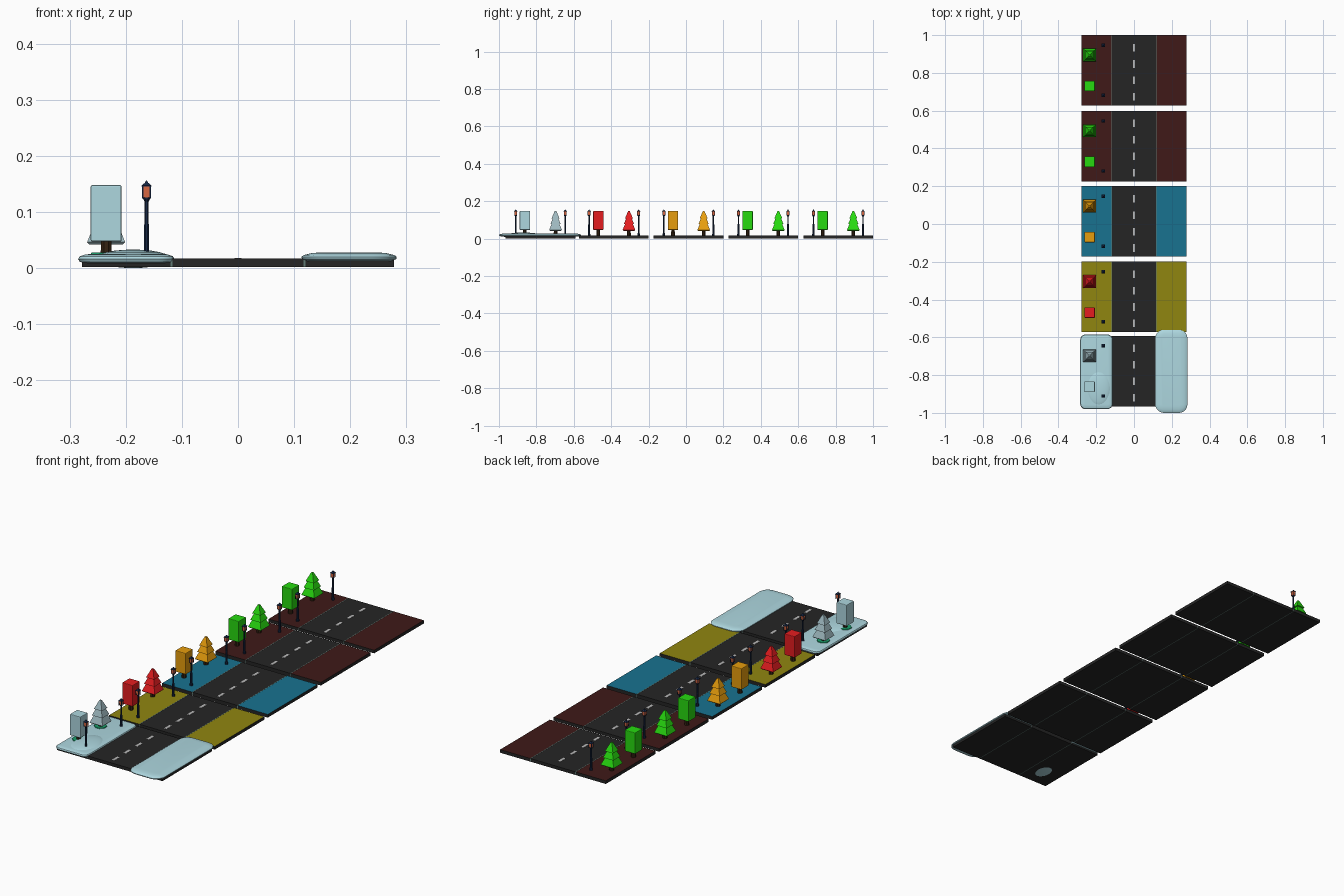
import bpy, bmesh, math

if "Cube" in bpy.data.objects:
    bpy.data.objects.remove(bpy.data.objects["Cube"])

def mat(name, rgb):
    m = bpy.data.materials.new(name)
    m.diffuse_color = (*rgb, 1)
    m.use_nodes = True
    m.node_tree.nodes["Principled BSDF"].inputs["Base Color"].default_value = m.diffuse_color
    return m

ASPHALT = mat("asphalt", (0.018, 0.018, 0.018))
PAINT = mat("road_paint", (0.5, 0.5, 0.5))
KERB = mat("kerb_stone", (0.12, 0.2, 0.18))
MAROON = mat("maroon_soil", (0.05, 0.01, 0.009))
TEAL = mat("teal_ground", (0.009, 0.17, 0.28))
OLIVE = mat("olive_ground", (0.28, 0.24, 0.005))
SNOW = mat("snow", (0.42, 0.68, 0.74))
FROST = mat("frosted_leaves", (0.34, 0.48, 0.52))
GREEN = mat("green_leaves", (0.02, 0.7, 0.005))
ORANGE = mat("orange_leaves", (0.8, 0.34, 0.004))
RED = mat("red_leaves", (0.78, 0.012, 0.014))
BARK = mat("bark", (0.035, 0.016, 0.006))
GRASS = mat("grass_patch", (0.01, 0.35, 0.15))
IRON = mat("dark_blue_iron", (0.008, 0.02, 0.06))
GLASS = mat("lamp_glass", (0.75, 0.15, 0.06))

def finish(bm, name, mats, smooth=None):
    bmesh.ops.recalc_face_normals(bm, faces=bm.faces)
    me = bpy.data.meshes.new(name)
    bm.to_mesh(me)
    bm.free()
    for m in mats:
        me.materials.append(m)
    ob = bpy.data.objects.new(name, me)
    bpy.context.collection.objects.link(ob)
    if smooth:
        bpy.ops.object.select_all(action='DESELECT')
        ob.select_set(True)
        bpy.context.view_layer.objects.active = ob
        bpy.ops.object.shade_smooth_by_angle(angle=math.radians(smooth))
    return ob

def box(name, x0, x1, y0, y1, z0, z1, m, top=None):
    """Box whose top face may carry its own colour."""
    bm = bmesh.new()
    bmesh.ops.create_cube(bm, size=1)
    for v in bm.verts:
        v.co = (x0 + (v.co.x + .5) * (x1 - x0), y0 + (v.co.y + .5) * (y1 - y0),
                z0 + (v.co.z + .5) * (z1 - z0))
    bm.normal_update()
    if top:
        for f in bm.faces:
            f.material_index = 1 if f.normal.z > .5 else 0
    return finish(bm, name, [m, top] if top else [m])

def loft(bm, rings):
    """Skin a stack of equal-length vertex loops and cap both ends."""
    loops = [[bm.verts.new(p) for p in r] for r in rings]
    n = len(loops[0])
    for a, b in zip(loops, loops[1:]):
        for i in range(n):
            bm.faces.new((a[i], a[(i + 1) % n], b[(i + 1) % n], b[i]))
    bm.faces.new(loops[0][::-1])
    bm.faces.new(loops[-1])

def stack(name, x, y, profile, n, m, smooth=None):
    """n-sided turned shape; profile is (half width, z)."""
    bm = bmesh.new()
    k = 1 / math.cos(math.pi / n)
    ang = [2 * math.pi * (i + .5) / n for i in range(n)]
    loft(bm, [[(x + r * k * math.cos(a), y + r * k * math.sin(a), z) for a in ang]
              for r, z in profile])
    return finish(bm, name, [m], smooth)

def snow_pad(name, x0, x1, y0, y1, radius, profile):
    """Rounded rectangle blanket; profile is (inset, z)."""
    bm = bmesh.new()
    rings = []
    for inset, z in profile:
        ring = []
        for q, (cx, cy) in enumerate(((x1 - radius, y1 - radius), (x0 + radius, y1 - radius),
                                      (x0 + radius, y0 + radius), (x1 - radius, y0 + radius))):
            for i in range(6):
                a = math.pi / 2 * (q + i / 5)
                r = radius - inset
                ring.append((cx + r * math.cos(a), cy + r * math.sin(a), z))
        rings.append(ring)
    loft(bm, rings)
    return finish(bm, name, [SNOW], 40)

Z0, Z1 = 0.002, 0.017
TREE_X, LAMP_X = -0.235, -0.163

def lamp(y, tag):
    stack("lamp_post_" + tag, LAMP_X, y,
          [(.0065, Z1), (.0065, .024), (.0048, .03), (.0048, .075), (.0035, .08),
           (.0035, .118), (.006, .123), (.006, .126)], 8, IRON)
    stack("lamp_glass_" + tag, LAMP_X, y, [(.0055, .126), (.0075, .146)], 4, GLASS)
    stack("lamp_roof_" + tag, LAMP_X, y,
          [(.009, .145), (.009, .147), (.003, .152), (.0008, .156)], 4, IRON)
    # Corner bars around the glass
    for sx in (-1, 1):
        for sy in (-1, 1):
            px, py = LAMP_X + sx * .0067, y + sy * .0067
            box("lamp_bar_" + tag, px - .001, px + .001, py - .001, py + .001, .124, .147, IRON)

def trees(yc, tag, leaf, cone_leaf):
    for kind, y in (("cone", yc + .081), ("block", yc - .083)):
        stack(f"{kind}_trunk_{tag}", TREE_X, y, [(.01, Z1), (.009, .052)], 8, BARK)
    stack("cone_tree_" + tag, TREE_X, yc + .081,
          [(.03, .042), (.034, .046), (.021, .078), (.027, .079),
           (.015, .108), (.021, .109), (.004, .148)], 4, cone_leaf)
    crown = box("block_tree_" + tag, TREE_X - .0275, TREE_X + .0275,
                yc - .1105, yc - .0555, .047, .148, leaf)
    bev = crown.modifiers.new("soft_edges", 'BEVEL')
    bev.width, bev.segments = .003, 2

segments = [(.8135, MAROON, GREEN, GREEN), (.4125, MAROON, GREEN, GREEN),
            (.0135, TEAL, ORANGE, ORANGE), (-.386, OLIVE, RED, RED),
            (-.7785, SNOW, SNOW, FROST)]

for i, (yc, ground, leaf, cone_leaf) in enumerate(segments):
    tag = str(i + 1)
    y0, y1 = yc - .1865, yc + .1865
    # Road, kerbs and verges
    box("road_" + tag, -.117, .117, y0, y1, Z0, Z1, ASPHALT)
    for side, s in (("left", -1), ("right", 1)):
        a, b = sorted((s * .117, s * .12))
        box(f"kerb_{side}_{tag}", a, b, y0, y1, Z0, Z1 + .0005, KERB)
        a, b = sorted((s * .12, s * .278))
        box(f"verge_{side}_{tag}", a, b, y0, y1, Z0, Z1, ASPHALT, ground)
    # Lane dashes
    for k in range(4):
        d = yc - .01 + (k - 1.5) * .087
        box("lane_dash_" + tag, -.0065, .0065, d - .02, d + .02, Z1 - .001, Z1 + .001, PAINT)
    trees(yc, tag, leaf, cone_leaf)
    lamp(yc + .133, tag + "_back")
    lamp(yc - .132, tag + "_front")

# Snow blankets on the front segment
snow_pad("snow_left", -.285, -.113, -.98, -.585, .028,
         [(.012, .009), (.003, .011), (0, .016), (.003, .021), (.012, .024), (.022, .025)])
snow_pad("snow_right", .113, .283, -1.0, -.56, .045,
         [(.008, .013), (.001, .016), (0, .020), (.004, .023), (.018, .0265), (.034, .028)])

# Drift sagging through the slab beside the block tree
bm = bmesh.new()
bmesh.ops.create_uvsphere(bm, u_segments=24, v_segments=12, radius=1)
for v in bm.verts:
    v.co = (-.187 + v.co.x * .068, -.87 + v.co.y * .1, .0165 + v.co.z * .0165)
finish(bm, "snow_drift", [SNOW], 60)

# Grass showing at the foot of the snowy trees
for y in (-.6975, -.8615):
    stack("grass_patch", TREE_X, y, [(.028, .022), (.026, .028)], 8, GRASS)
